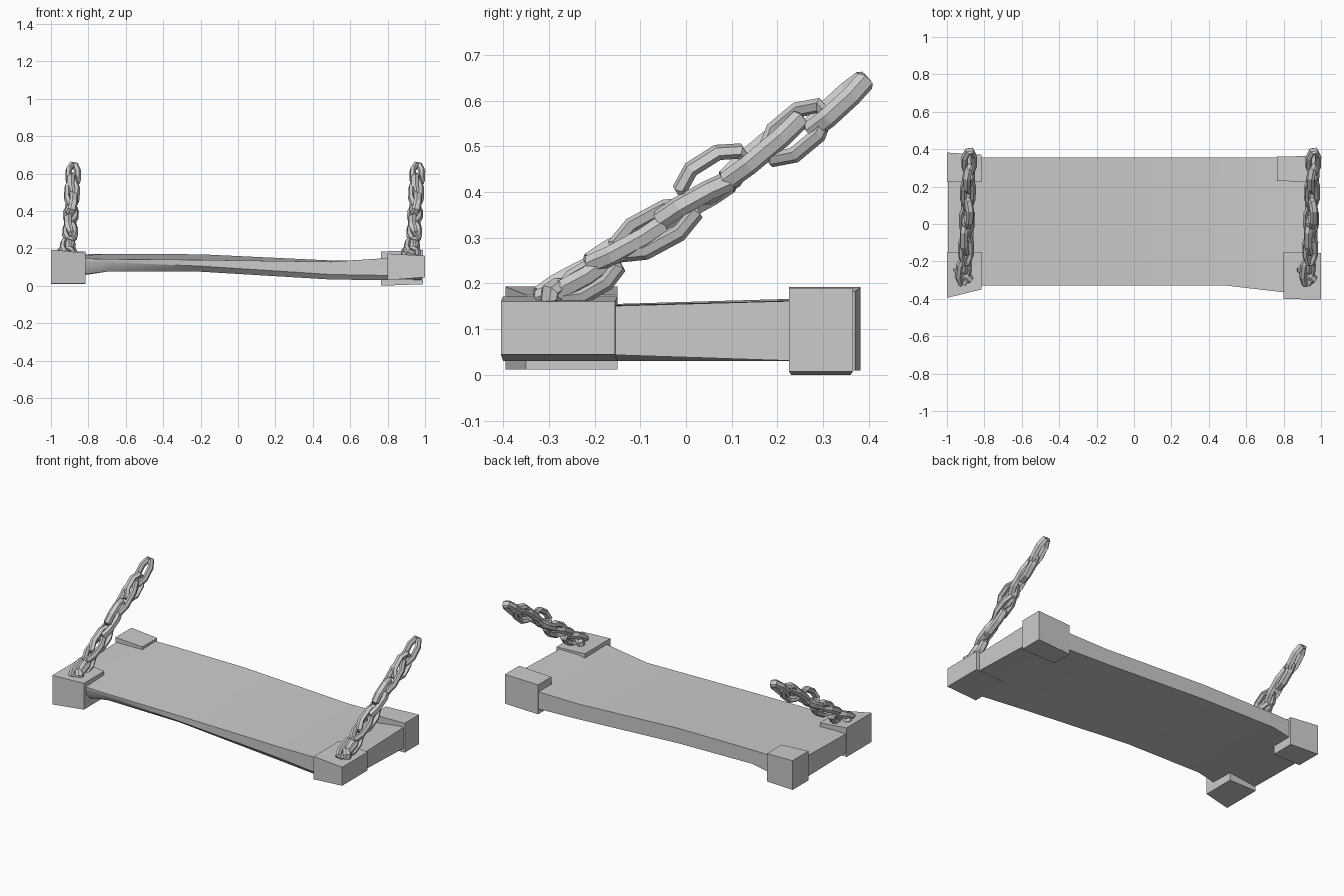
import bpy, math
from mathutils import Vector, Matrix

if "Cube" in bpy.data.objects:
    bpy.data.objects.remove(bpy.data.objects["Cube"])


def mesh_object(name, verts, faces):
    me = bpy.data.meshes.new(name)
    me.from_pydata([tuple(v) for v in verts], [], faces)
    me.update()
    ob = bpy.data.objects.new(name, me)
    bpy.context.collection.objects.link(ob)
    return ob


# Warped seat board with a chamfered lower front edge: x, y of bottom and front,
# then z of front bottom, front middle, front top, back top, back bottom
sections = [
    (-0.995, -0.31, -0.33, 0.04, 0.13, 0.15, 0.165, 0.03),
    (-0.70, -0.28, -0.33, 0.075, 0.125, 0.142, 0.17, 0.083),
    (-0.20, -0.29, -0.33, 0.075, 0.105, 0.138, 0.168, 0.075),
    (0.50, -0.31, -0.33, 0.033, 0.06, 0.128, 0.135, 0.04),
    (0.80, -0.345, -0.365, 0.03, 0.055, 0.148, 0.138, 0.03),
    (0.98, -0.345, -0.365, 0.05, 0.06, 0.145, 0.165, 0.027),
]
verts, faces = [], []
for x, yb, yt, fb, fm, ft, bt, bb in sections:
    verts += [(x, yb, fb), (x, yt, fm), (x, yt, ft), (x, 0.355, bt), (x, 0.355, bb)]
for i in range(len(sections) - 1):
    for j in range(5):
        k = (j + 1) % 5
        faces.append((5 * i + j, 5 * i + k, 5 * i + 5 + k, 5 * i + 5 + j))
n = 5 * (len(sections) - 1)
faces += [(4, 3, 2, 1, 0), (n, n + 1, n + 2, n + 3, n + 4)]
board = mesh_object("seat_board", verts, faces)
bpy.context.view_layer.objects.active = board
board.select_set(True)
bpy.ops.object.shade_smooth_by_angle(angle=math.radians(30))


# Corner caps: slightly skewed blocks; y and z ranges differ at inner and outer end
def cap(name, x_out, x_in, y_out, y_in, z_out, z_in):
    v = []
    for x, ys, zs in ((x_out, y_out, z_out), (x_in, y_in, z_in)):
        v += [(x, ys[0], zs[0]), (x, ys[1], zs[0]), (x, ys[1], zs[1]), (x, ys[0], zs[1])]
    f = [(0, 1, 2, 3), (7, 6, 5, 4)] + [(i, i + 4, (i + 1) % 4 + 4, (i + 1) % 4) for i in range(4)]
    if x_out < x_in:
        f = [tuple(reversed(q)) for q in f]
    return mesh_object(name, v, f)


cap("cap_front_left", -1, -0.815, (-0.395, -0.15), (-0.35, -0.15), (0.012, 0.193), (0.012, 0.175))
cap("cap_front_right", 1, 0.8, (-0.405, -0.155), (-0.4, -0.15), (0.045, 0.16), (0.03, 0.172))
cap("cap_back_left", -1, -0.815, (0.225, 0.382), (0.225, 0.37), (0.01, 0.192), (0.01, 0.182))
cap("cap_back_right", 0.99, 0.765, (0.225, 0.365), (0.23, 0.36), (0.008, 0.19), (0.0, 0.183))


# Faceted chain link lying along direction p -> q, rolled about its own axis
def link(verts, faces, p, q, width, roll, r=0.02, sides=6):
    p, q = Vector(p), Vector(q)
    axis = (q - p).normalized()
    side = Vector((1, 0, 0))
    side = (side - axis * side.dot(axis)).normalized()
    side = Matrix.Rotation(math.radians(roll), 3, axis) @ side
    normal = axis.cross(side)
    a, b = (q - p).length / 2 - r * .85, width / 2 - r * .85
    path = [(a, .35 * b), (.45 * a, b), (-.45 * a, b), (-a, .35 * b),
            (-a, -.35 * b), (-.45 * a, -b), (.45 * a, -b), (a, -.35 * b)]
    pts = [(p + q) / 2 + axis * u + side * v for u, v in path]
    base = len(verts)
    for i in range(8):
        t = (pts[(i + 1) % 8] - pts[i - 1]).normalized()
        out = normal.cross(t)
        for s in range(sides):
            ang = math.tau * (s + .5) / sides
            verts.append(pts[i] + out * r * .85 * math.cos(ang) + normal * r * 1.15 * math.sin(ang))
    for i in range(8):
        for s in range(sides):
            i2, s2 = (i + 1) % 8, (s + 1) % sides
            faces.append((base + i * sides + s, base + i * sides + s2,
                          base + i2 * sides + s2, base + i2 * sides + s))


# Links: (x, y, z) ends relative to the chain, width, roll
chain = [
    ((-0.07, -0.225, 0.176), (0.03, -0.31, 0.176), 0.075, 80),
    ((-0.025, -0.335, 0.162), (-0.008, -0.165, 0.252), 0.085, 20),
    ((-0.01, -0.285, 0.165), (0.0, -0.138, 0.25), 0.085, 70),
    ((-0.005, -0.225, 0.235), (0.0, -0.04, 0.335), 0.085, 15),
    ((0.0, -0.165, 0.265), (0.0, 0.03, 0.37), 0.105, 65),
    ((0.0, -0.07, 0.33), (0.003, 0.11, 0.43), 0.085, -15),
    ((0.003, -0.02, 0.388), (0.006, 0.138, 0.488), 0.11, 110),
    ((0.005, 0.075, 0.415), (0.01, 0.262, 0.572), 0.085, 15),
    ((0.01, 0.168, 0.47), (0.012, 0.312, 0.59), 0.11, 70),
    ((0.012, 0.26, 0.525), (0.016, 0.403, 0.656), 0.085, 15),
]
for name, x0 in (("left_chain", -0.895), ("right_chain", 0.945)):
    verts, faces = [], []
    for (ax, ay, az), (bx, by, bz), w, roll in chain:
        link(verts, faces, (x0 + ax, ay, az), (x0 + bx, by, bz), w, roll)
    mesh_object(name, verts, faces)
